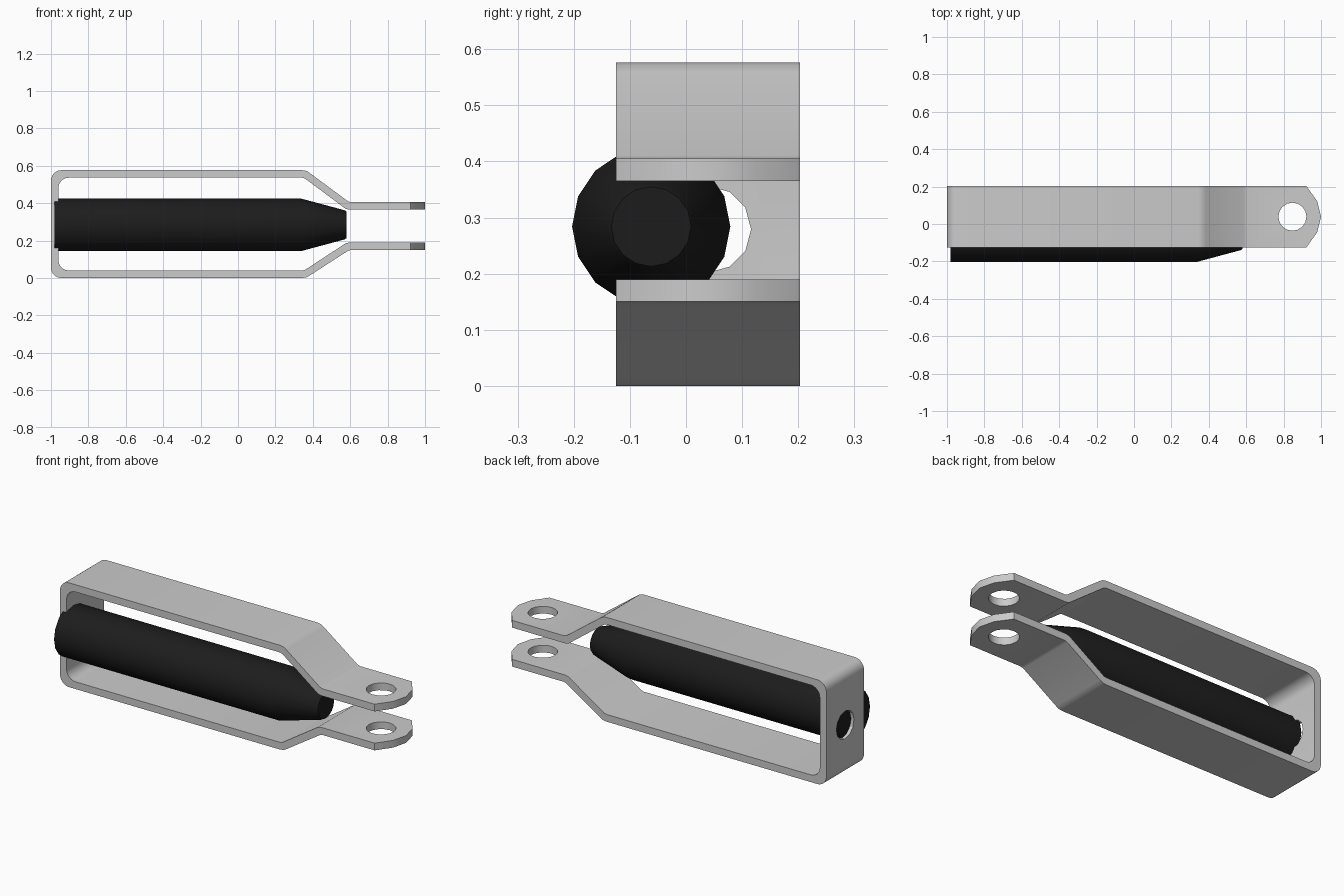
import bpy, bmesh, math
from mathutils import Vector, Matrix

if "Cube" in bpy.data.objects:
    bpy.data.objects.remove(bpy.data.objects["Cube"])

Y0, Y1 = -0.125, 0.203
YC = (Y0 + Y1) / 2


def prism(name, pts, vec):
    """Closed solid: polygon pts extruded along vec."""
    bm = bmesh.new()
    f = bm.faces.new([bm.verts.new(p) for p in pts])
    ext = bmesh.ops.extrude_face_region(bm, geom=[f], use_keep_orig=True)
    bmesh.ops.translate(bm, vec=vec, verts=[g for g in ext["geom"] if isinstance(g, bmesh.types.BMVert)])
    bmesh.ops.recalc_face_normals(bm, faces=bm.faces)
    return make(name, bm)


def make(name, bm):
    me = bpy.data.meshes.new(name)
    bm.to_mesh(me)
    bm.free()
    ob = bpy.data.objects.new(name, me)
    bpy.context.collection.objects.link(ob)
    return ob


def activate(ob):
    bpy.ops.object.select_all(action='DESELECT')
    ob.select_set(True)
    bpy.context.view_layer.objects.active = ob


def boolean(ob, tool, op):
    tool.hide_render = True
    m = ob.modifiers.new("cut", 'BOOLEAN')
    m.operation, m.object, m.solver = op, tool, 'EXACT'
    activate(ob)
    bpy.ops.object.modifier_apply(modifier=m.name)
    bpy.data.objects.remove(tool)


def arc(cx, cz, r, a0, a1, n=6):
    return [(cx + r * math.cos(math.radians(a0 + (a1 - a0) * i / n)),
             cz + r * math.sin(math.radians(a0 + (a1 - a0) * i / n))) for i in range(n + 1)]


# bent strap: side profile, outer edge then inner edge
outer_top = [(1.0, 0.405), (0.604, 0.405), (0.588, 0.410), (0.385, 0.560), (0.367, 0.572), (0.345, 0.576)] \
    + arc(-0.945, 0.521, 0.055, 90, 180)
outer_low = arc(-0.945, 0.055, 0.055, 180, 270) \
    + [(0.345, 0.0), (0.367, 0.004), (0.385, 0.014), (0.588, 0.145), (0.604, 0.15), (1.0, 0.15)]
inner_low = [(1.0, 0.19), (0.595, 0.19), (0.575, 0.185), (0.358, 0.043), (0.343, 0.04)] \
    + arc(-0.905, 0.095, 0.055, 270, 180)
inner_top = arc(-0.905, 0.481, 0.055, 180, 90) \
    + [(0.343, 0.536), (0.358, 0.532), (0.575, 0.370), (0.595, 0.365), (1.0, 0.365)]
prof = outer_top + outer_low + inner_low + inner_top
bracket = prism("bracket", [(x, Y0, z) for x, z in prof], Vector((0, Y1 - Y0, 0)))

# clipped corners of the two tabs
for s in (1, -1):
    corner = [(0.922, YC + s * 0.164), (0.979, YC + s * 0.084), (1.0, YC),
              (1.1, YC), (1.1, YC + s * 0.3), (0.922, YC + s * 0.3)]
    boolean(bracket, prism("tab_cutter", [(x, y, -0.2) for x, y in corner], Vector((0, 0, 1))), 'DIFFERENCE')

# pin holes through both tabs
ring = [(0.847 + 0.075 * math.cos(math.tau * i / 16), YC + 0.075 * math.sin(math.tau * i / 16), -0.2)
        for i in range(16)]
boolean(bracket, prism("pin_cutter", ring, Vector((0, 0, 1))), 'DIFFERENCE')

# hole in the end wall
ring = [(-1.1, YC + 0.077 * math.cos(math.tau * i / 12), 0.279 + 0.077 * math.sin(math.tau * i / 12))
        for i in range(12)]
boolean(bracket, prism("end_cutter", ring, Vector((0.2, 0, 0))), 'DIFFERENCE')

# dark tapered rod, lathed from (x, radius) stations
bm = bmesh.new()
rings = []
for x, r in [(-0.982, 0.141), (0.335, 0.141), (0.57, 0.078), (0.581, 0.071)]:
    rings.append([bm.verts.new((x, -0.062 + r * math.cos(math.tau * i / 16),
                                0.284 + r * math.sin(math.tau * i / 16))) for i in range(16)])
for a, b in zip(rings, rings[1:]):
    for i in range(16):
        j = (i + 1) % 16
        bm.faces.new((a[i], a[j], b[j], b[i]))
bm.faces.new(rings[0])
bm.faces.new(rings[-1])
bmesh.ops.recalc_face_normals(bm, faces=bm.faces)
rod = make("rod", bm)
mat = bpy.data.materials.new("black")
mat.diffuse_color = (0.012, 0.012, 0.012, 1)
mat.use_nodes = True
mat.node_tree.nodes["Principled BSDF"].inputs["Base Color"].default_value = mat.diffuse_color
rod.data.materials.append(mat)

for ob in (bracket, rod):
    activate(ob)
    bpy.ops.object.shade_smooth_by_angle(angle=math.radians(30))
